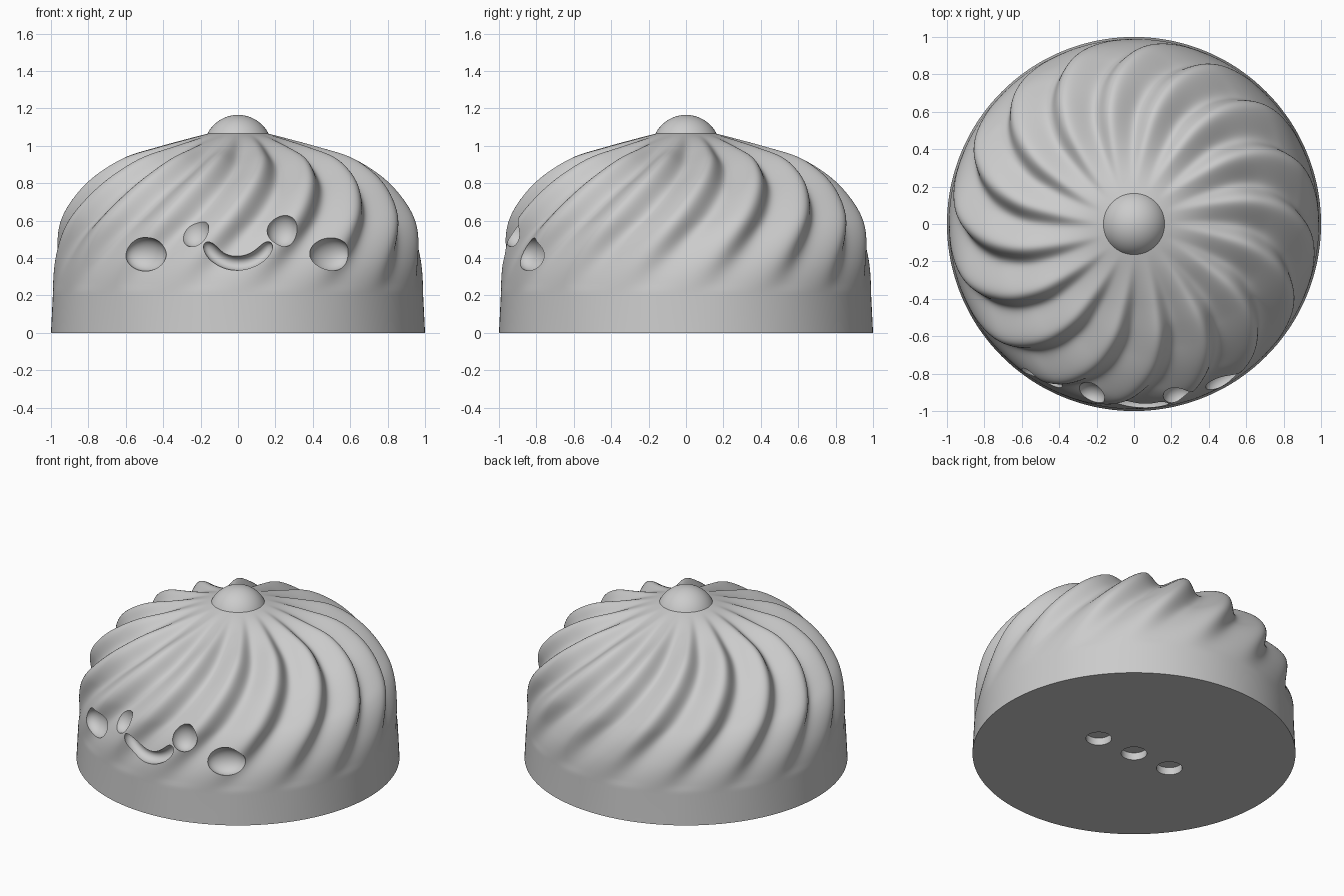
import bpy
import bmesh
from math import sin, cos, pi, radians, sqrt, atan2
from mathutils import Vector, Matrix

cube = bpy.data.objects.get("Cube")
if cube:
    bpy.data.objects.remove(cube, do_unlink=True)

grey = bpy.data.materials.new("plain_grey")
grey.use_nodes = True
grey.diffuse_color = (0.6, 0.6, 0.6, 1)
grey.node_tree.nodes["Principled BSDF"].inputs["Base Color"].default_value = (0.6, 0.6, 0.6, 1)

RIDGES = 16
SEGMENTS = 384


def smoothstep(a, b, v):
    t = min(max((v - a) / (b - a), 0), 1)
    return t * t * (3 - 2 * t)


def spline(points, steps):
    """Catmull-Rom curve through 2D points."""
    p = [Vector(q) for q in points]
    p = [2 * p[0] - p[1]] + p + [2 * p[-1] - p[-2]]
    out = []
    for a, b, c, d in zip(p, p[1:], p[2:], p[3:]):
        for i in range(steps):
            t = i / steps
            out.append(0.5 * (2 * b + (c - a) * t + (2 * a - 5 * b + 4 * c - d) * t ** 2
                              + (3 * b - a - 3 * c + d) * t ** 3))
    return out + [p[-2]]


def skin(bm, rings):
    """Join closed rings of points into a capped tube."""
    loops = [[bm.verts.new(co) for co in ring] for ring in rings]
    n = len(loops[0])
    for low, high in zip(loops, loops[1:]):
        for i in range(n):
            j = (i + 1) % n
            bm.faces.new((low[i], low[j], high[j], high[i]))
    bm.faces.new(loops[0][::-1])
    bm.faces.new(loops[-1])


def make_object(name, bm):
    bmesh.ops.recalc_face_normals(bm, faces=bm.faces)
    mesh = bpy.data.meshes.new(name)
    bm.to_mesh(mesh)
    bm.free()
    mesh.materials.append(grey)
    obj = bpy.data.objects.new(name, mesh)
    bpy.context.collection.objects.link(obj)
    return obj


def activate(obj):
    bpy.ops.object.select_all(action='DESELECT')
    obj.select_set(True)
    bpy.context.view_layer.objects.active = obj


# Body: dome profile with twisted ridges pressed into it
dome = spline([(0.99, 0.2), (0.985, 0.4), (0.965, 0.55), (0.92, 0.66), (0.832, 0.78),
               (0.73, 0.87), (0.605, 0.942), (0.44, 0.992), (0.28, 1.035), (0.15, 1.068)], 12)
rings = [[(cos(2 * pi * i / SEGMENTS), sin(2 * pi * i / SEGMENTS), 0) for i in range(SEGMENTS)]]
for k, (r, z) in enumerate(dome):
    tangent = (dome[min(k + 1, len(dome) - 1)] - dome[max(k - 1, 0)]).normalized()
    depth = 0.078 * smoothstep(0.16, 0.68, z) * smoothstep(0.17, 0.75, r) * smoothstep(0.2, 0.26, z)
    crest = radians(-80 + 47 * (z - 0.92))
    ring = []
    for i in range(SEGMENTS):
        a = 2 * pi * i / SEGMENTS
        u = RIDGES * (a - crest)
        press = depth * (1 - cos(u - 0.25 * cos(u))) / 2
        rr, zz = r - press * tangent.y, z + press * tangent.x
        ring.append((rr * cos(a), rr * sin(a), zz))
    rings.append(ring)
bm = bmesh.new()
skin(bm, rings)
body = make_object("bun_body", bm)

# Cutters for the face hollows and the base sockets
bm = bmesh.new()


def hollow(x, z, radius, size):
    y = -sqrt(radius ** 2 - x ** 2)
    turn = Matrix.Rotation(atan2(x, -y), 4, 'Z')
    bmesh.ops.create_uvsphere(bm, u_segments=40, v_segments=24, radius=1,
                              matrix=Matrix.Translation((x, y, z)) @ turn @ Matrix.Diagonal((*size, 1)))


for side in (-1, 1):
    hollow(side * 0.238, 0.55, 0.95, (0.083, 0.075, 0.092))
    hollow(side * 0.493, 0.42, 0.965, (0.12, 0.075, 0.09))

# Smile: a round-ended tube bent along an arc and wrapped on the dome
smile = []
for i in range(41):
    s = -cos(pi * (i + 0.3) / 40.6)
    t = s * radians(67)
    width = 0.039 * sqrt(1 - abs(s) ** 7)
    ring = []
    for j in range(24):
        a = 2 * pi * j / 24
        rad = 0.186 + width * cos(a)
        x = rad * sin(t)
        ring.append((x, -sqrt(0.965 ** 2 - x * x) + 1.3 * width * sin(a), 0.558 - rad * cos(t)))
    smile.append(ring)
skin(bm, smile)

# Three round sockets under the base
for x in (-0.285, 0, 0.285):
    bmesh.ops.create_cone(bm, cap_ends=True, segments=48, radius1=0.08, radius2=0.08,
                          depth=0.1, matrix=Matrix.Translation((x, 0, 0)))
cutter = make_object("hollow_cutter", bm)
cutter.hide_render = True

cut = body.modifiers.new("hollows", 'BOOLEAN')
cut.operation = 'DIFFERENCE'
cut.solver = 'EXACT'
cut.object = cutter
activate(body)
bpy.ops.object.modifier_apply(modifier=cut.name)
bpy.data.objects.remove(cutter, do_unlink=True)
bpy.ops.object.shade_smooth_by_angle(angle=radians(35))

# Knob: shallow ball cap on top
bm = bmesh.new()
bmesh.ops.create_uvsphere(bm, u_segments=64, v_segments=48, radius=0.184,
                          matrix=Matrix.Translation((0, 0, 0.981)))
bmesh.ops.bisect_plane(bm, geom=bm.verts[:] + bm.edges[:] + bm.faces[:], plane_co=(0, 0, 1.065),
                       plane_no=(0, 0, 1), clear_inner=True)
bmesh.ops.holes_fill(bm, edges=[e for e in bm.edges if e.is_boundary])
knob = make_object("top_knob", bm)
activate(knob)
bpy.ops.object.shade_smooth_by_angle(angle=radians(35))
